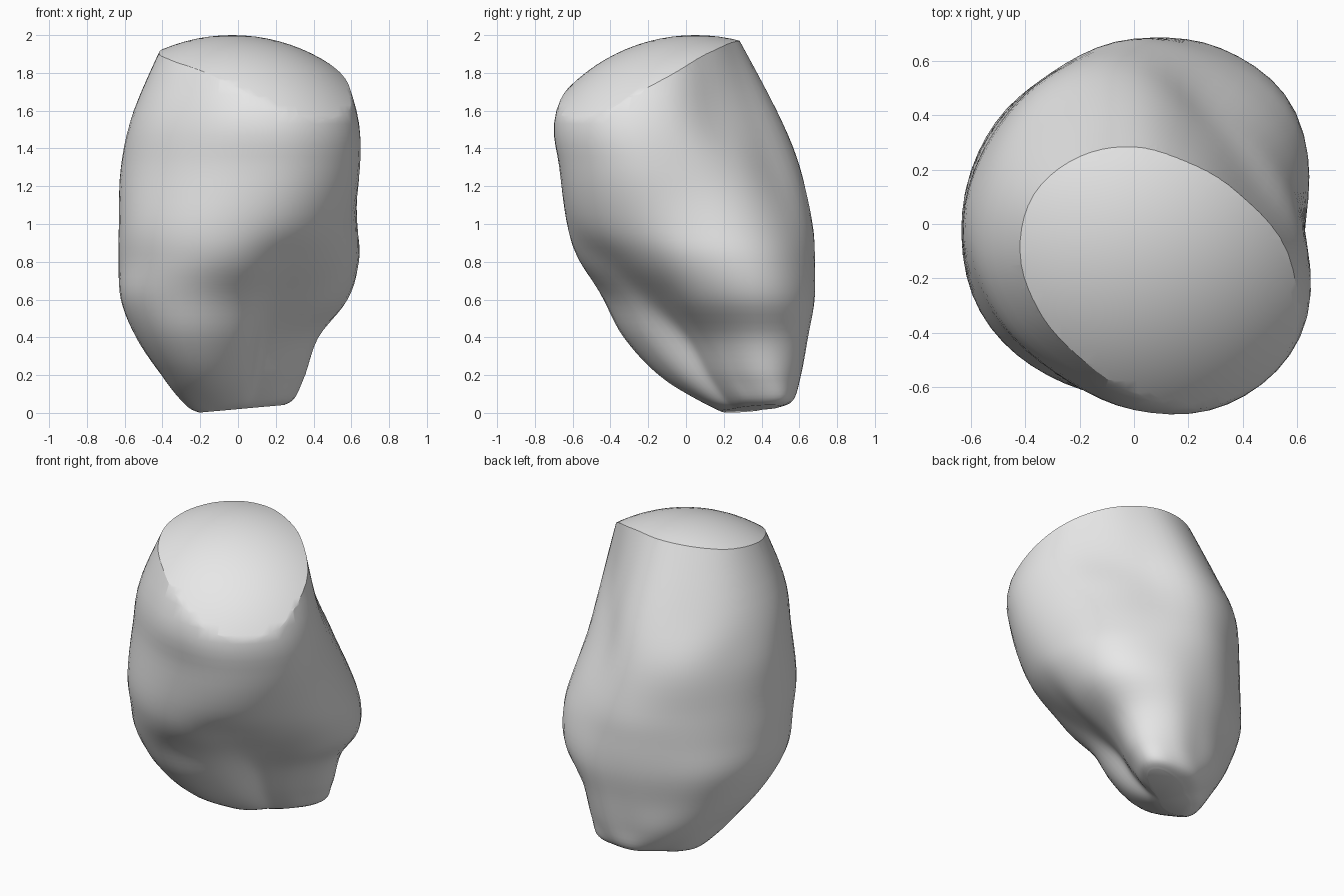
import bpy
import bmesh
from math import cos, sin, tau

cube = bpy.data.objects.get("Cube")
if cube:
    bpy.data.objects.remove(cube)

# Cross-sections from the base up: height, centre y,
# then twelve radii counter-clockwise from +x.
SECTIONS = [
    (.02, .33, .16, .28, .18, .11, .08, .1, .15, .23, .16, .09, .08, .1),
    (.06, .33, .24, .34, .27, .22, .18, .18, .24, .31, .27, .2, .14, .16),
    (.2, .25, .26, .41, .4, .34, .33, .34, .38, .45, .45, .31, .18, .18),
    (.4, .18, .33, .49, .51, .45, .43, .46, .52, .59, .58, .42, .24, .24),
    (.6, .1, .52, .65, .63, .57, .54, .57, .61, .66, .61, .47, .35, .37),
    (.8, .05, .62, .69, .66, .63, .59, .6, .63, .66, .65, .6, .51, .53),
    (1, 0, .63, .66, .65, .67, .63, .62, .63, .65, .64, .63, .63, .62),
    (1.3, 0, .62, .55, .52, .6, .61, .6, .62, .62, .62, .66, .72, .71),
    (1.6, -.1, .61, .5, .5, .58, .57, .57, .55, .52, .51, .57, .64, .67),
    (2.05, -.1, .48, .41, .35, .34, .36, .37, .35, .33, .34, .36, .4, .46),
]
SIDES = 12
STEPS = 5


def spline(a, b, c, d, t):
    """Smooth curve that passes through b and c."""
    return b + t / 2 * (c - a + t * (2 * a - 5 * b + 4 * c - d + t * (3 * (b - c) + d - a)))


def smooth_rows(rows):
    """Add in-between cross-sections."""
    result = []
    last = len(rows) - 1
    for i in range(last):
        near = [rows[min(max(i + k, 0), last)] for k in (-1, 0, 1, 2)]
        for s in range(STEPS):
            result.append([spline(*values, s / STEPS) for values in zip(*near)])
    result.append(list(rows[last]))
    return result


def smooth_ring(radii):
    """Add in-between radii around one closed section."""
    return [spline(*[radii[(i + k) % SIDES] for k in (-1, 0, 1, 2)], s / STEPS)
            for i in range(SIDES) for s in range(STEPS)]


def make_object(name, bm):
    bmesh.ops.recalc_face_normals(bm, faces=bm.faces)
    mesh = bpy.data.meshes.new(name)
    bm.to_mesh(mesh)
    bm.free()
    obj = bpy.data.objects.new(name, mesh)
    bpy.context.collection.objects.link(obj)
    return obj


# Lofted stone body, tapering to a slanted foot
bm = bmesh.new()
rings = []
for z, cy, *radii in smooth_rows(SECTIONS):
    ring = []
    fine = smooth_ring(radii)
    for i, r in enumerate(fine):
        angle = tau * i / len(fine)
        x = r * cos(angle)
        y = cy + r * sin(angle)
        foot_tilt = .1 * x * max(0, 1 - z / .2)
        ring.append(bm.verts.new((x, y, z + foot_tilt)))
    rings.append(ring)
count = len(rings[0])
for low, high in zip(rings, rings[1:]):
    for i in range(count):
        j = (i + 1) % count
        bm.faces.new((low[i], low[j], high[j], high[i]))
bm.faces.new(rings[0][::-1])
bm.faces.new(rings[-1])
stone = make_object("stone_body", bm)

# Domed cutter that trims the slanted top
bm = bmesh.new()
bmesh.ops.create_uvsphere(bm, u_segments=96, v_segments=48, radius=.95)
for v in bm.verts:
    if v.co.z < 0:
        v.co.z *= 3
bmesh.ops.translate(bm, verts=bm.verts, vec=(-.03, .05, 1.05))
dome = make_object("dome_cutter", bm)
dome.hide_render = True

trim = stone.modifiers.new("trim_top", "BOOLEAN")
trim.operation = "INTERSECT"
trim.solver = "EXACT"
trim.object = dome
bpy.ops.object.select_all(action="DESELECT")
bpy.context.view_layer.objects.active = stone
stone.select_set(True)
bpy.ops.object.modifier_apply(modifier=trim.name)
bpy.data.objects.remove(dome)

# Plain grey stone
GREY = (.8, .8, .8, 1)
grey = bpy.data.materials.new("stone_grey")
grey.use_nodes = True
grey.diffuse_color = GREY
grey.node_tree.nodes["Principled BSDF"].inputs["Base Color"].default_value = GREY
stone.data.materials.clear()
stone.data.materials.append(grey)
bpy.ops.object.shade_smooth_by_angle()
